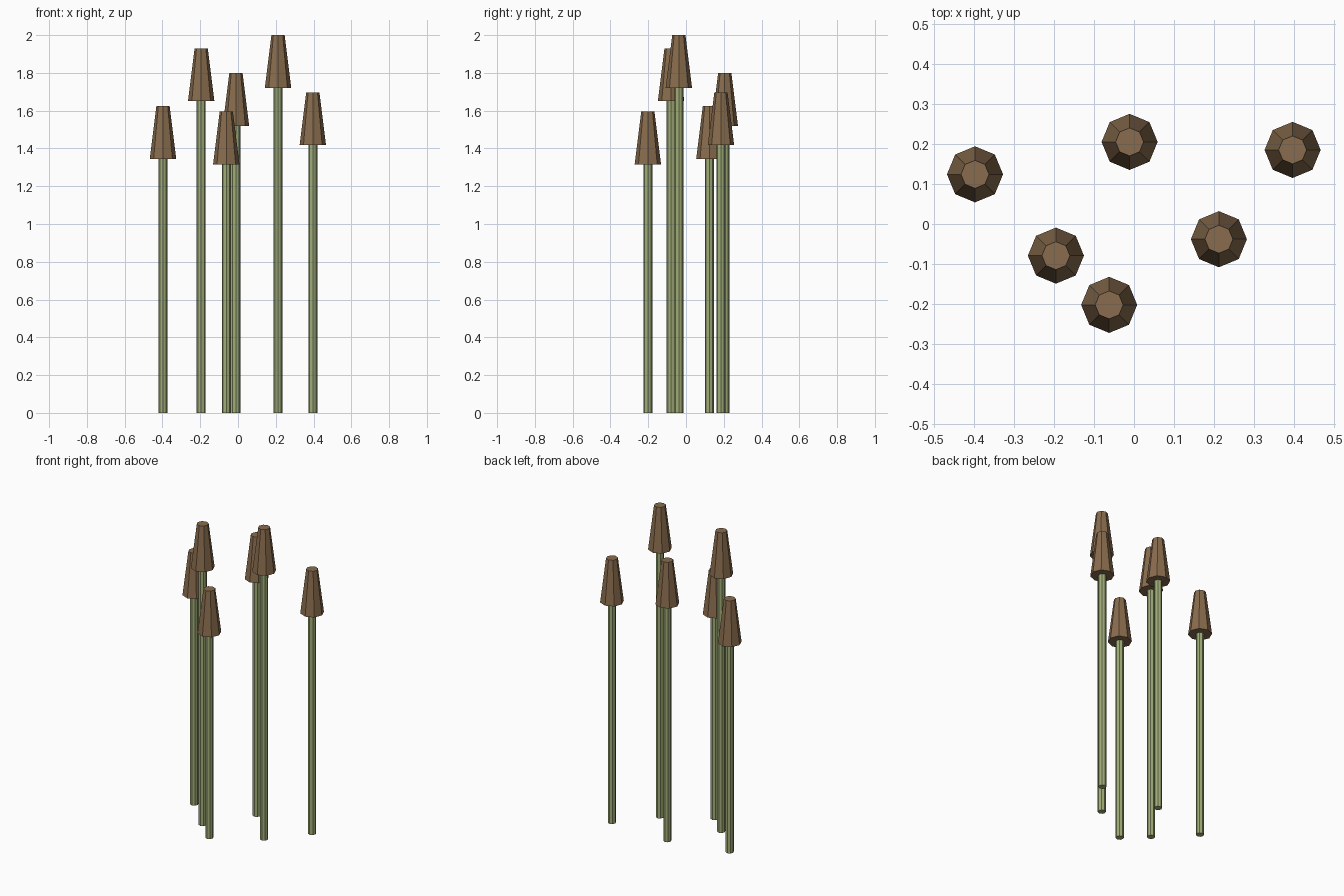
import bpy
import math

if "Cube" in bpy.data.objects:
    bpy.data.objects.remove(bpy.data.objects["Cube"])


def material(name, color):
    m = bpy.data.materials.new(name)
    m.diffuse_color = color
    m.use_nodes = True
    m.node_tree.nodes["Principled BSDF"].inputs["Base Color"].default_value = m.diffuse_color
    return m


green = material("stem_green", (0.36, 0.42, 0.19, 1))
brown = material("head_brown", (0.25, 0.15, 0.075, 1))

SIDES = 8
HEAD_HEIGHT = 0.28


def tapered_prism(name, x, y, z0, z1, r0, r1, mat):
    # Eight-sided flat-shaded prism between two heights, corners on the axes
    bpy.ops.mesh.primitive_cone_add(vertices=SIDES, radius1=r0, radius2=r1,
                                    depth=z1 - z0,
                                    location=(x, y, (z0 + z1) / 2))
    ob = bpy.context.object
    ob.name = name
    ob.data.materials.append(mat)
    return ob


# Reeds: x, y, top height
reeds = [
    (-0.397, 0.124, 1.625),
    (-0.195, -0.079, 1.93),
    (-0.062, -0.202, 1.595),
    (-0.011, 0.205, 1.80),
    (0.212, -0.038, 2.00),
    (0.396, 0.185, 1.697),
]

for i, (x, y, top) in enumerate(reeds, 1):
    base = top - HEAD_HEIGHT
    # Thin stalk, ending just inside the head
    tapered_prism(f"reed_stem_{i}", x, y, 0, base + 0.01, 0.024, 0.024, green)
    # Tapered seed head
    tapered_prism(f"reed_head_{i}", x, y, base, top, 0.07, 0.035, brown)
